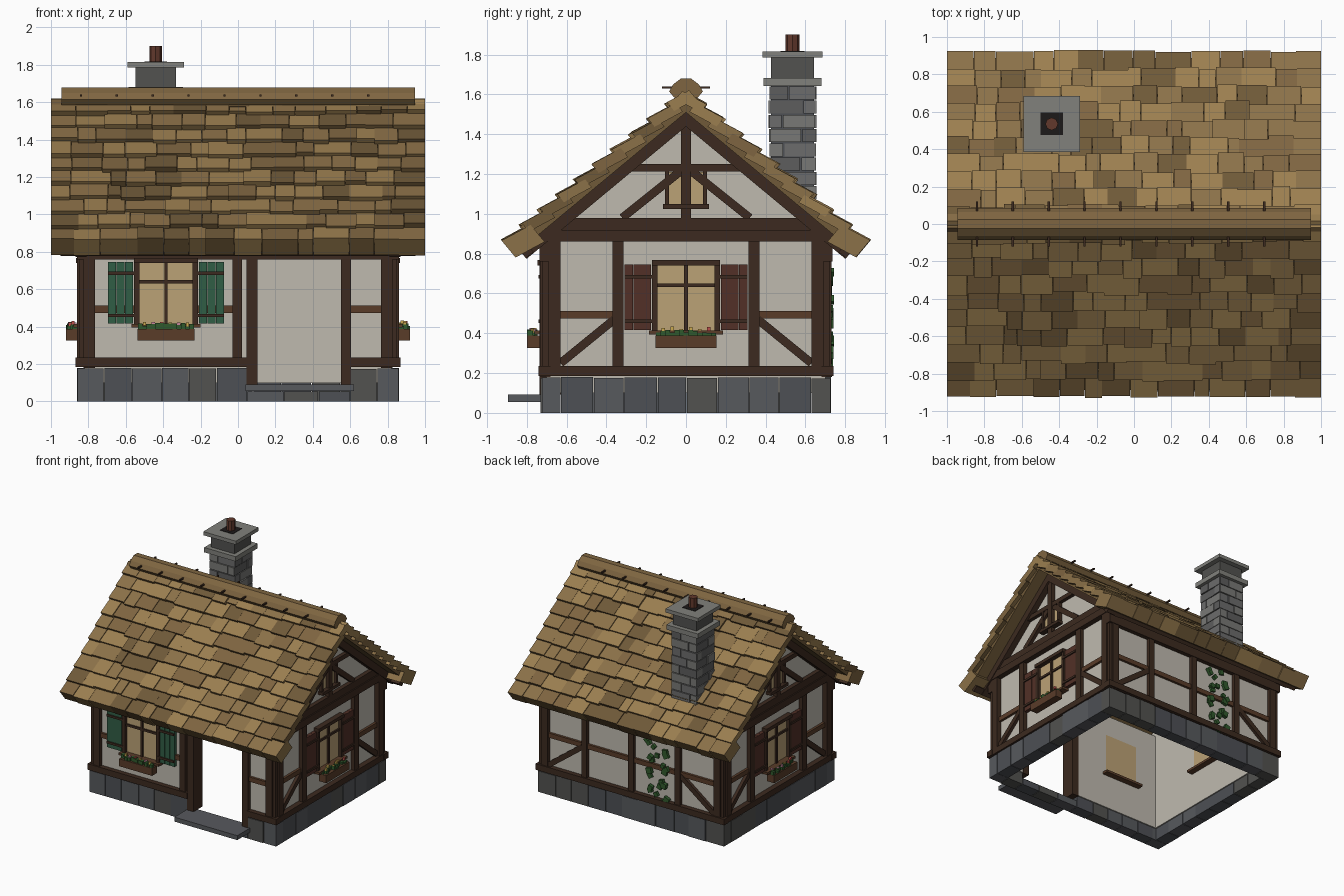
import bpy, bmesh, random
from math import sin, cos, atan, pi, hypot

if "Cube" in bpy.data.objects:
    bpy.data.objects.remove(bpy.data.objects["Cube"])

random.seed(4)
R = random.uniform
WOOD, RAIL = (.045, .023, .014), (.10, .045, .022)
PLASTER, PANE = (.52, .49, .43), (.50, .36, .18)
STONES = [(.075, .08, .09), (.095, .10, .11), (.085, .085, .08)]
CHIM = [(.11, .11, .11), (.15, .15, .15), (.19, .19, .18)]
CAP, BLACK = (.22, .22, .20), (.012, .01, .01)
TILES = [(.33, .21, .08), (.26, .165, .065), (.21, .13, .052), (.16, .10, .04)]
GREEN, RED, LEAF = (.03, .11, .06), (.085, .03, .02), (.03, .10, .025)
FLOWERS = [(.5, .08, .07), (.6, .25, .35), (.6, .4, .08)]
parts = {}


def prism(name, col, f, pts, d0, d1):
    """Extrude a (u, v) outline from depth d0 to d1, placed by the map f."""
    bm = parts.setdefault(name, (bmesh.new(), col))[0]
    a = [bm.verts.new(f(u, v, d0)) for u, v in pts]
    b = [bm.verts.new(f(u, v, d1)) for u, v in pts]
    bm.faces.new(a)
    bm.faces.new(b)
    for i in range(len(pts)):
        j = (i + 1) % len(pts)
        bm.faces.new((a[i], a[j], b[j], b[i]))


def box(name, col, f, u0, u1, v0, v1, d0, d1):
    prism(name, col, f, [(u0, v0), (u1, v0), (u1, v1), (u0, v1)], d0, d1)


def bar(name, col, f, p, q, w, d0, d1):
    l = hypot(q[0] - p[0], q[1] - p[1])
    nx, ny = -(q[1] - p[1]) / l * w / 2, (q[0] - p[0]) / l * w / 2
    prism(name, col, f, [(p[0] - nx, p[1] - ny), (q[0] - nx, q[1] - ny),
                         (q[0] + nx, q[1] + ny), (p[0] + nx, p[1] + ny)], d0, d1)


def wall(nx, ny, base, cx=0, cy=0):
    """u runs along the wall, v is height, d is distance outward."""
    return lambda u, v, d: (cx + nx * (base + d) - ny * u, cy + ny * (base + d) + nx * u, v)


def cuts(a, b, n, j):
    w = (b - a) / n
    return [a] + [a + w * i + R(-j, j) for i in range(1, n)] + [b]


front, back = wall(0, -1, .70), wall(0, 1, .70)
right, left = wall(1, 0, .82), wall(-1, 0, .82)
world = lambda u, v, d: (u, v, d)

# foundation stones
def stones(f, a, b, n, top, out):
    c = cuts(a, b, n, .015)
    for u0, u1 in zip(c, c[1:]):
        k = random.randrange(3)
        box(f"foundation_stone_{k}", STONES[k], f, u0 + .002, u1 - .002, 0,
            top - R(0, .006), -.07, out - R(0, .006))

stones(front, -.86, .05, 6, .18, .03)
stones(front, .05, .60, 3, .055, .03)
stones(front, .60, .86, 2, .18, .03)
stones(back, -.86, .86, 11, .18, .03)
for f in (left, right):
    stones(f, -.63, .63, 8, .18, .04)
box("door_step", STONES[1], world, .04, .62, -.895, -.68, .055, .092)

# plaster walls, with a doorway in front
for u0, u1, z0 in ((-.74, .10, .10), (.10, .55, .77), (.55, .74, .10)):
    box("plaster_wall", PLASTER, front, u0, u1, z0, .92, -.08, 0)
box("plaster_wall", PLASTER, back, -.74, .74, .10, .92, -.08, 0)
for f in (left, right):
    prism("plaster_wall", PLASTER, f,
          [(-.70, .10), (.70, .10), (.70, .93), (0, 1.51), (-.70, .93)], -.08, 0)

# long wall timbers
for f in (front, back):
    box("wall_plate", WOOD, f, -.86, .86, .76, .88, -.01, .035)
    for s in (-1, 1):
        box("corner_post", WOOD, f, *sorted((s * .765, s * .825)), .18, .80, -.02, .03)
for u0, u1 in ((-.87, .05), (.60, .87)):
    box("sill_beam", WOOD, front, u0, u1, .185, .235, -.02, .04)
box("sill_beam", WOOD, back, -.87, .87, .185, .235, -.02, .04)
box("front_post", WOOD, front, -.03, .022, .23, .78, -.01, .03)
for u0, u1 in ((.045, .105), (.55, .605)):
    box("door_jamb", WOOD, front, u0, u1, .092, .78, -.085, .035)
for u0, u1 in ((-.77, -.55), (-.22, -.03), (.60, .77)):
    box("rail", RAIL, front, u0, u1, .473, .512, -.01, .02)
for u in (-.43, 0, .43):
    box("back_post", WOOD, back, u - .025, u + .025, .23, .78, -.01, .03)
box("rail", RAIL, back, -.77, .77, .473, .512, -.01, .02)
for s in (-1, 1):
    bar("brace", WOOD, back, (s * .77, .24), (s * .45, .48), .042, -.01, .025)

# gable timbers
for f in (left, right):
    box("sill_beam", WOOD, f, -.73, .73, .185, .235, -.02, .045)
    box("tie_beam", WOOD, f, -.70, .70, .86, .92, -.01, .045)
    box("tie_beam", WOOD, f, -.66, .66, .92, .98, -.01, .035)
    box("collar_beam", WOOD, f, -.31, .31, 1.213, 1.25, -.01, .03)
    box("king_post", WOOD, f, -.024, .024, .98, 1.50, -.01, .035)
    for s in (-1, 1):
        box("corner_post", WOOD, f, *sorted((s * .63, s * .69)), .23, .87, -.02, .04)
        box("corner_post", WOOD, f, *sorted((s * .692, s * .72)), .23, .87, -.02, .03)
        box("gable_post", WOOD, f, *sorted((s * .315, s * .37)), .23, .87, -.01, .035)
        box("rail", RAIL, f, *sorted((s * .36, s * .64)), .473, .512, -.01, .02)
        bar("brace", WOOD, f, (s * .63, .25), (s * .36, .47), .042, -.01, .025)
        bar("gable_brace", WOOD, f, (s * .32, .98), (s * .02, 1.22), .042, -.01, .027)
    # attic window
    box("window_pane", PANE, f, -.09, .09, 1.04, 1.21, -.085, .008)
    box("window_frame", WOOD, f, -.115, .115, 1.025, 1.05, -.01, .045)
    for s in (-1, 1):
        box("window_frame", WOOD, f, *sorted((s * .085, s * .105)), 1.04, 1.22, -.01, .03)

# windows with shutters and flower boxes
def window(f, c, col, kind):
    box("window_pane", PANE, f, c - .15, c + .15, .40, .745, -.084, .008)
    box("window_lintel", WOOD, f, c - .17, c + .17, .74, .768, -.01, .045)
    box("window_frame", WOOD, f, c - .009, c + .009, .41, .74, 0, .022)
    box("window_frame", WOOD, f, c - .15, c + .15, .632, .65, 0, .02)
    box("window_sill", RAIL, f, c - .185, c + .185, .395, .414, -.01, .06)
    box("inner_sill", RAIL, f, c - .18, c + .18, .385, .405, -.13, -.07)
    for s in (-1, 1):
        box("window_frame", WOOD, f, *sorted((c + s * .142, c + s * .17)), .41, .75, -.01, .035)
        for i in range(3):
            e = .177 + i * .045
            box("shutter_" + kind, col, f, *sorted((c + s * e, c + s * (e + .043))),
                .416, .745, 0, .03)
        for z in (.46, .685):
            box("shutter_strap", WOOD, f, *sorted((c + s * .155, c + s * .31)),
                z - .009, z + .009, .02, .04)
    # flower box
    box("flower_box", RAIL, f, c - .152, c + .152, .326, .388, .035, .10)
    for i in range(13):
        u, d = c - .138 + i * .023, R(.05, .085)
        box("flower_leaves", LEAF, f, u - .012, u + .012, .38, R(.40, .42), d - .015, d + .015)
        if i % 2:
            k = random.randrange(3)
            h = R(.41, .425)
            box(f"flowers_{k}", FLOWERS[k], f, u - .009, u + .009, h - .01, h + .01, d - .009, d + .009)

window(front, -.385, GREEN, "green")
window(right, 0, RED, "red")
window(left, 0, RED, "red")

# climbing ivy on the back wall
for i in range(24):
    z = .2 + i * .023
    u, r, a = .24 + .09 * sin(i * 1.1) + R(-.03, .03), R(.02, .034), R(0, pi)
    prism("ivy", LEAF, back, [(u + r * cos(a + k * pi / 2), z + r * sin(a + k * pi / 2))
                              for k in range(4)], .012, R(.025, .045))

# roof: v runs down the slope, d is distance above the tile surface
A = atan(.83)
def slope(s, v_ref=0, tilt=0):
    def f(u, v, d):
        d -= tilt * (v_ref - v)
        return (u, s * (v * cos(A) + d * sin(A)), 1.64 - v * sin(A) + d * cos(A))
    return f

ROWS = 10
for s in (-1, 1):
    f = slope(s)
    box("roof_deck", TILES[3], f, -.965, .965, .05, 1.195, -.10, -.05)
    box("eave_board", WOOD, f, -.95, .95, 1.12, 1.17, -.15, -.09)
    for x in (-.87, .81):
        box("gable_rafter", WOOD, f, x, x + .06, .08, 1.17, -.155, -.09)
    for r in range(ROWS):
        v1 = 1.205 - r * .119
        c = cuts(-1, 1, 15 if r % 2 else 14, .04)
        for u0, u1 in zip(c, c[1:]):
            k = random.choice((0, 0, 1, 1, 2, 3))
            e, h = (R(-.014, .008) if r else R(-.006, .003)), R(-.008, .004)
            thick = .115 if r == 0 else .055
            box(f"roof_tiles_{k}", TILES[k], slope(s, v1, .2), u0 + .001, u1 - .001,
                max(v1 - .16, .0), v1 + e, -thick, h)

# ridge cap with pegs
ridge = wall(1, 0, 0)
prism("ridge_cap", TILES[2], ridge, [(-.06, 1.585), (.06, 1.585), (.085, 1.615), (.065, 1.65),
                                     (.025, 1.68), (-.025, 1.68), (-.065, 1.65), (-.085, 1.615)], -.945, .945)
for i in range(9):
    x = -.84 + i * .192
    box("ridge_peg", WOOD, ridge, -.12, .12, 1.63, 1.641, x - .006, x + .006)

# chimney
CX, CY = -.44, .535
def block(name, col, h, z0, z1):
    box(name, col, world, CX - h, CX + h, CY - h, CY + h, z0, z1)

block("chimney_core", STONES[0], .108, 1.0, 1.65)
for n in ((0, -1), (1, 0), (0, 1), (-1, 0)):
    f = wall(*n, .10, CX, CY)
    for r in range(9):
        z = 1.0 + r * .0715
        m = (.04 if r % 2 else -.04) + R(-.02, .02)
        for u0, u1 in ((-.117, m), (m, .117)):
            k = random.randrange(3)
            box(f"chimney_stone_{k}", CHIM[k], f, u0 + .003, u1 - .003, z + .003, z + .0685,
                0, R(.014, .021))
block("chimney_collar", CAP, .145, 1.642, 1.682)
block("chimney_neck", STONES[2], .108, 1.68, 1.787)
block("chimney_cap", CAP, .15, 1.785, 1.815)
block("chimney_flue", BLACK, .06, 1.80, 1.818)
prism("chimney_pot", (.12, .04, .025), world,
      [(CX + .034 * cos(k * pi / 4), CY + .034 * sin(k * pi / 4)) for k in range(8)], 1.80, 1.90)

# turn the collected parts into objects
for name, (bm, col) in parts.items():
    bmesh.ops.recalc_face_normals(bm, faces=bm.faces)
    me = bpy.data.meshes.new(name)
    bm.to_mesh(me)
    bm.free()
    mat = bpy.data.materials.new(name)
    mat.diffuse_color = (*col, 1)
    mat.use_nodes = True
    mat.node_tree.nodes["Principled BSDF"].inputs["Base Color"].default_value = mat.diffuse_color
    me.materials.append(mat)
    bpy.context.collection.objects.link(bpy.data.objects.new(name, me))
